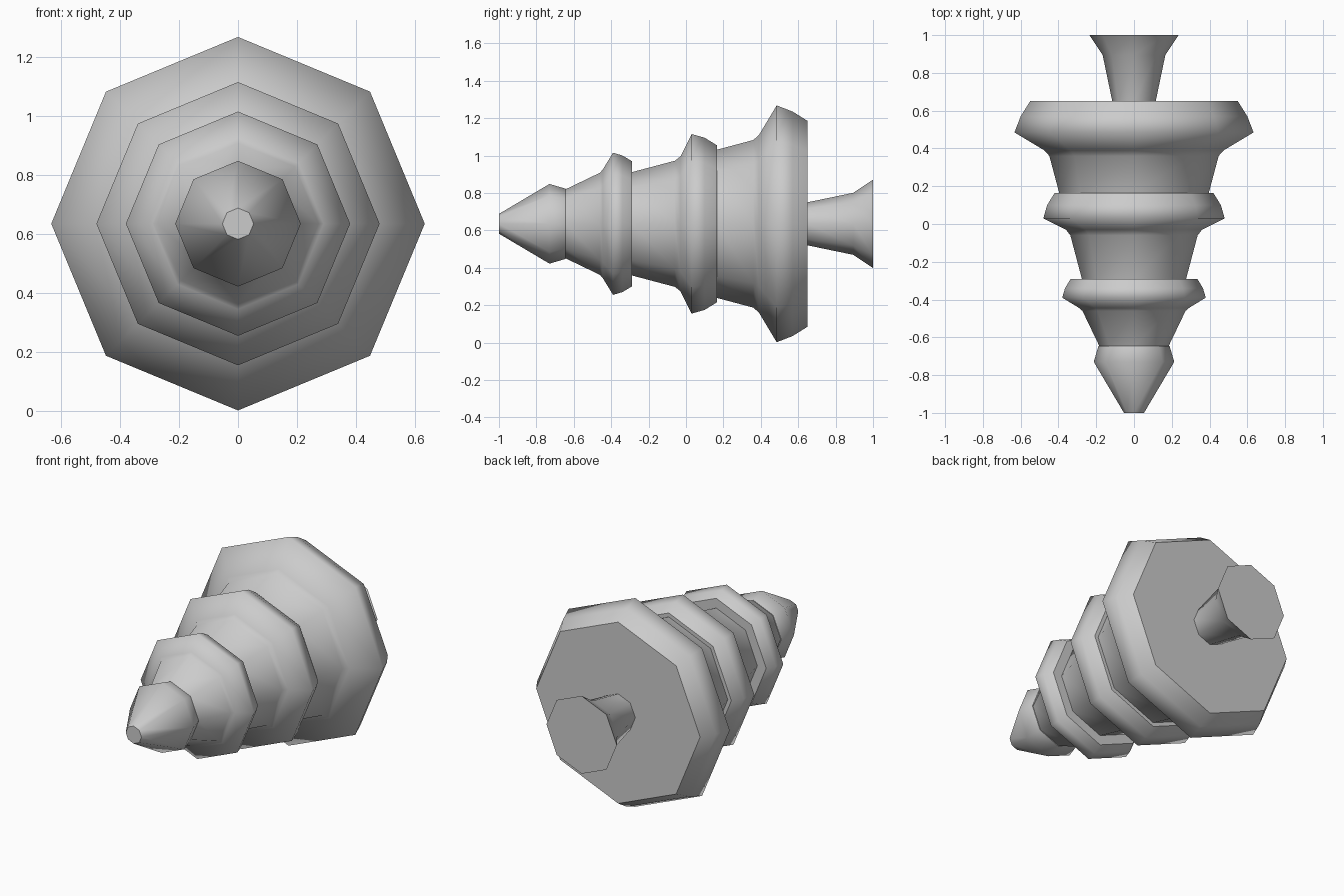
import bpy, bmesh
from math import sin, cos, tau

if "Cube" in bpy.data.objects:
    bpy.data.objects.remove(bpy.data.objects["Cube"])

SIDES = 8
AXIS_Z = 0.635


def turned(name, profile):
    """Closed eight-sided part around a line along y; profile = (y, radius)."""
    bm = bmesh.new()
    rings = []
    for y, r in profile:
        rings.append([bm.verts.new((r * sin(tau * i / SIDES), y,
                                    AXIS_Z + r * cos(tau * i / SIDES)))
                      for i in range(SIDES)])
    for a, b in zip(rings, rings[1:]):
        for i in range(SIDES):
            j = (i + 1) % SIDES
            bm.faces.new((a[i], a[j], b[j], b[i])).smooth = True
    # flat end caps, with sharp rims
    for ring in (rings[0], rings[-1]):
        cap = bm.faces.new(ring)
        for e in cap.edges:
            e.smooth = False
    bmesh.ops.recalc_face_normals(bm, faces=bm.faces[:])
    mesh = bpy.data.meshes.new(name)
    bm.to_mesh(mesh)
    bm.free()
    obj = bpy.data.objects.new(name, mesh)
    bpy.context.collection.objects.link(obj)
    return obj


# Tiers of foliage, from the tip to the widest skirt
turned("tree_tip", [(-1.0, 0.053), (-0.73, 0.213), (-0.645, 0.188)])
turned("upper_tier", [(-0.645, 0.184), (-0.46, 0.273), (-0.445, 0.29),
                      (-0.39, 0.38), (-0.34, 0.365), (-0.29, 0.335)])
turned("middle_tier", [(-0.29, 0.276), (-0.06, 0.337), (-0.03, 0.36),
                       (0.03, 0.48), (0.10, 0.46), (0.165, 0.42)])
turned("lower_tier", [(0.165, 0.396), (0.36, 0.448), (0.39, 0.475),
                      (0.485, 0.633), (0.57, 0.60), (0.65, 0.55)])

# Trunk with flared foot
turned("trunk", [(0.65, 0.115), (0.895, 0.166), (1.0, 0.236)])
